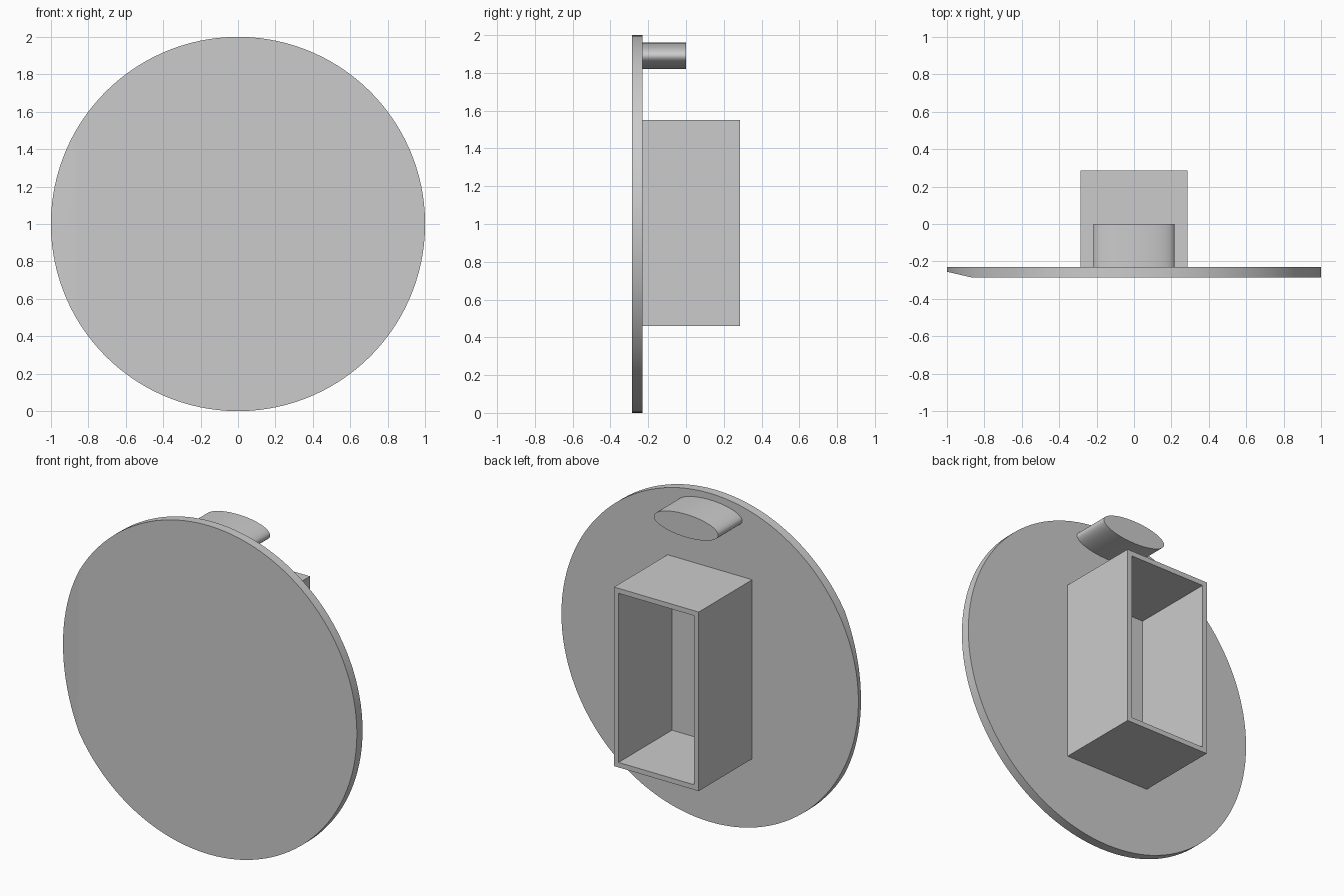
import bpy, bmesh, math
from mathutils import Vector

cube = bpy.data.objects.get("Cube")
if cube:
    bpy.data.objects.remove(cube, do_unlink=True)

grey = bpy.data.materials.new("plain grey")
grey.use_nodes = True
grey.diffuse_color = (0.6, 0.6, 0.6, 1)
grey.node_tree.nodes["Principled BSDF"].inputs["Base Color"].default_value = (0.6, 0.6, 0.6, 1)

FRONT, BACK = -0.285, -0.23  # faces of the disc


def finish(bm, name, smooth=True):
    bmesh.ops.recalc_face_normals(bm, faces=bm.faces)
    mesh = bpy.data.meshes.new(name)
    bm.to_mesh(mesh)
    bm.free()
    mesh.materials.append(grey)
    obj = bpy.data.objects.new(name, mesh)
    bpy.context.collection.objects.link(obj)
    if smooth:
        bpy.ops.object.select_all(action="DESELECT")
        obj.select_set(True)
        bpy.context.view_layer.objects.active = obj
        bpy.ops.object.shade_smooth_by_angle(angle=math.radians(30))
    return obj


def ellipse_prism(rx, rz, z, y0, y1, sides):
    """Solid with an elliptical outline, extruded along y."""
    bm = bmesh.new()
    angles = [2 * math.pi * i / sides for i in range(sides)]
    base = bm.faces.new([bm.verts.new((rx * math.cos(a), y0, z + rz * math.sin(a))) for a in angles])
    top = bmesh.ops.extrude_face_region(bm, geom=[base], use_keep_orig=True)["geom"]
    for v in top:
        if isinstance(v, bmesh.types.BMVert):
            v.co.y = y1
    return bm


# Disc, with a shallow sloping cut along its right front edge
bm = ellipse_prism(1, 1, 1, FRONT, BACK, 120)
cut = bmesh.ops.bisect_plane(
    bm, geom=bm.verts[:] + bm.edges[:] + bm.faces[:],
    plane_co=(-0.87, FRONT, 1), plane_no=Vector((-0.03, -0.13, 0)).normalized(),
    clear_outer=True)["geom_cut"]
bmesh.ops.holes_fill(bm, edges=[e for e in cut if isinstance(e, bmesh.types.BMEdge)])
finish(bm, "round_disc")

# Oval lug near the top of the back
finish(ellipse_prism(0.217, 0.07, 1.89, BACK, 0, 64), "oval_lug")

# Open box on the back: inset its rear face and push it down to the disc
bm = bmesh.new()
bmesh.ops.create_cube(bm, size=1)
for v in bm.verts:
    v.co = (v.co.x * 0.57, 0.0275 + v.co.y * 0.515, 1.005 + v.co.z * 1.09)
rear = max(bm.faces, key=lambda f: f.calc_center_median().y)
bmesh.ops.inset_region(bm, faces=[rear], thickness=0.043)
pocket = bmesh.ops.extrude_discrete_faces(bm, faces=[rear])["faces"][0]
for v in pocket.verts:
    v.co.y = BACK + 0.001
finish(bm, "open_box", smooth=False)
